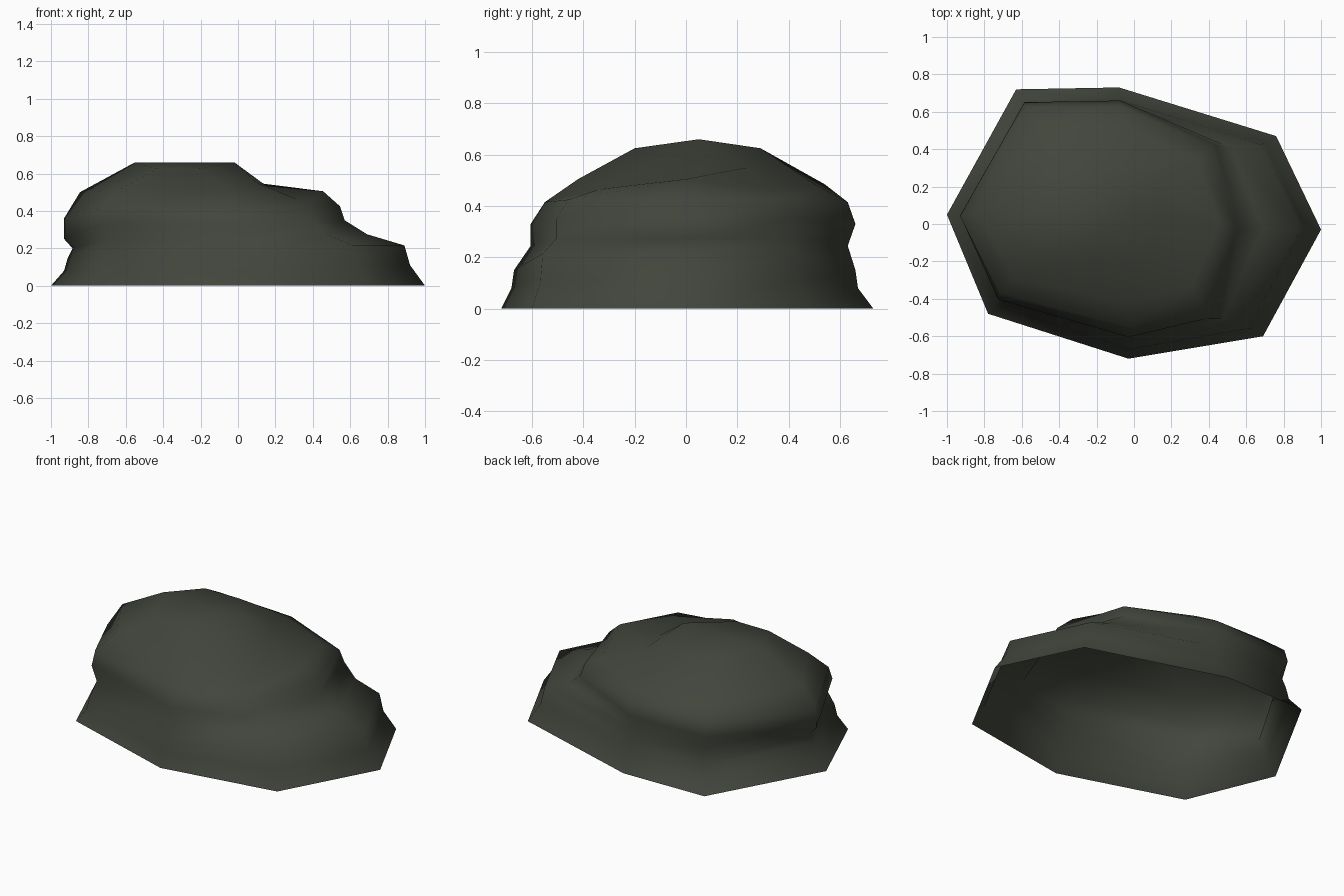
import bpy, bmesh

if "Cube" in bpy.data.objects:
    bpy.data.objects.remove(bpy.data.objects["Cube"])

# Footprint corners, counted around the boulder
BASE = [(-1, .05), (-.63, .72), (-.08, .73), (.76, .47),
        (1, -.03), (.69, -.6), (-.03, -.72), (-.78, -.48)]
# Strata: left scale, right scale, front depth, back depth, heights at left, middle, right
LAYERS = [(1, 1, .72, .73, 0, 0, 0),
          (.93, .92, .68, .67, .08, .08, .11),
          (.91, .89, .67, .66, .15, .15, .215),
          (.885, .69, .605, .63, .2, .245, .275),
          (.93, .57, .605, .66, .25, .33, .35),
          (.93, .545, .55, .63, .36, .415, .425)]
# Shoulder and crown corners, then the summit
SHOULDER = [(-.845, .07, .5), (-.5, .54, .485), (-.03, .51, .48), (.34, .34, .465),
            (.455, 0, .505), (.31, -.34, .465), (-.03, -.42, .505), (-.64, -.29, .51)]
CROWN = [(-.55, .05, .66), (-.43, .29, .625), (-.2, .29, .625), (.1, .24, .55),
         (.15, .05, .535), (.1, -.15, .55), (-.21, -.2, .625), (-.43, -.2, .625)]
SUMMIT = (-.02, .05, .66)


def layer(left, right, front, back, *heights):
    """Footprint squeezed separately on each side; height steps up along x."""
    return [(x * (left if x < 0 else right),
             y * (front / .72 if y < 0 else back / .73),
             heights[0 if x < -.9 else 1 if x < .5 else 2]) for x, y in BASE]


# Boulder shell, open underneath
bm = bmesh.new()
points = [layer(*l) for l in LAYERS] + [SHOULDER, CROWN]
rings = [[bm.verts.new(p) for p in ring] for ring in points]
for low, high in zip(rings, rings[1:]):
    for i in range(8):
        j = (i + 1) % 8
        bm.faces.new((low[j], low[i], high[i], high[j]))
top = bm.verts.new(SUMMIT)
for i in range(8):
    bm.faces.new((rings[-1][(i + 1) % 8], rings[-1][i], top))
for f in bm.faces:
    f.smooth = True
mesh = bpy.data.meshes.new("boulder")
bm.to_mesh(mesh)
bm.free()
rock = bpy.data.objects.new("boulder", mesh)
bpy.context.collection.objects.link(rock)

# Mossy grey stone
stone = bpy.data.materials.new("dark mossy stone")
stone.diffuse_color = (.053, .06, .045, 1)
stone.use_nodes = True
stone.node_tree.nodes["Principled BSDF"].inputs["Base Color"].default_value = stone.diffuse_color
mesh.materials.append(stone)
